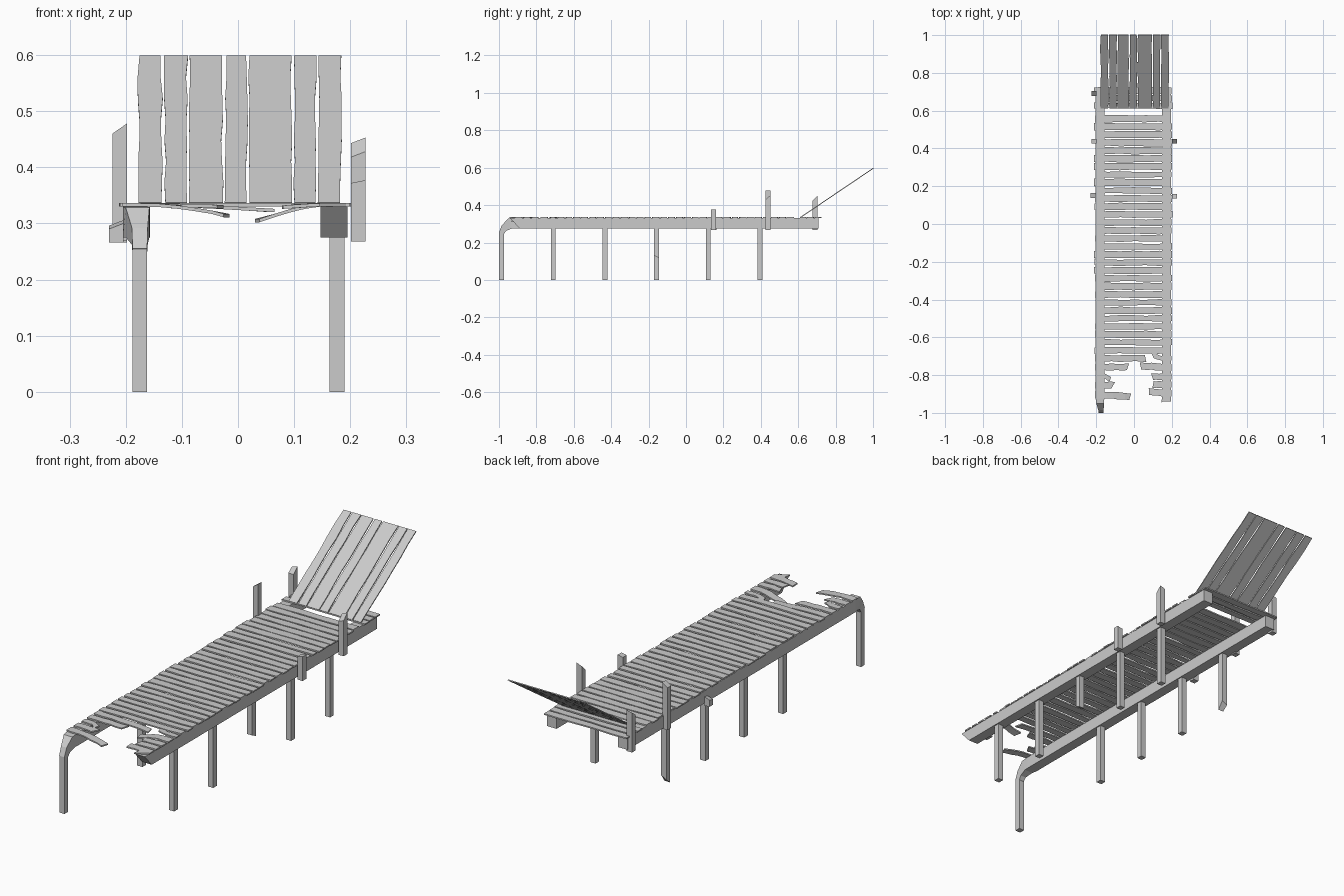
import bpy, bmesh, random
from mathutils import Vector

if "Cube" in bpy.data.objects:
    bpy.data.objects.remove(bpy.data.objects["Cube"])

random.seed(4)


def make(name, bm):
    bmesh.ops.recalc_face_normals(bm, faces=bm.faces)
    me = bpy.data.meshes.new(name)
    bm.to_mesh(me)
    bm.free()
    ob = bpy.data.objects.new(name, me)
    bpy.context.collection.objects.link(ob)


def loft(bm, rings):
    """Closed solid through a list of four-point sections."""
    vs = [[bm.verts.new(p) for p in r] for r in rings]
    for a, b in zip(vs, vs[1:]):
        for i in range(4):
            j = (i + 1) % 4
            bm.faces.new((a[i], a[j], b[j], b[i]))
    bm.faces.new(vs[0])
    bm.faces.new(vs[-1][::-1])


def rect(x0, x1, y0, y1, zs):
    """Horizontal section; zs = heights at the four corners."""
    return [(x0, y0, zs[0]), (x1, y0, zs[1]), (x1, y1, zs[2]), (x0, y1, zs[3])]


def column(name, x, y, s, bottom, top):
    bm = bmesh.new()
    x0, x1, y0, y1 = x - s / 2, x + s / 2, y - s / 2, y + s / 2
    loft(bm, [rect(x0, x1, y0, y1, bottom), rect(x0, x1, y0, y1, top)])
    make(name, bm)


def slab(bm, left, right, down):
    """Thin board between two edge lines."""
    loft(bm, [[a, b, b + down, a + down] for a, b in zip(left, right)])


# Side beams
def section(x0, x1, top, bot):
    return [(x0, *top), (x1, *top), (x1, *bot), (x0, *bot)]


bm = bmesh.new()
loft(bm, [section(0.147, 0.195, (-0.94, 0.33), (-0.89, 0.275)),
          section(0.147, 0.195, (0.708, 0.33), (0.708, 0.275))])
make("right_beam", bm)

bm = bmesh.new()
loft(bm, [section(-0.205, -0.157, (0.708, 0.33), (0.708, 0.275)),
          section(-0.205, -0.157, (-0.91, 0.33), (-0.91, 0.275)),
          section(-0.200, -0.158, (-0.95, 0.328), (-0.93, 0.275)),
          section(-0.189, -0.161, (-0.985, 0.292), (-0.962, 0.262)),
          section(-0.188, -0.162, (-1.0, 0.255), (-0.974, 0.245))])
make("left_bent_beam", bm)

# Legs, with missing and broken ones
for k in range(6):
    y = -0.986 + 0.2762 * k
    if k != 1:
        bot = (0, 0, 0.035, 0.02) if k == 5 else (0,) * 4
        top = (0.255, 0.255, 0.245, 0.245) if k == 0 else (0.277,) * 4
        column(f"left_leg_{k}", -0.175, y, 0.026, bot, top)
    if k != 0:
        bot = (0.130, 0.130, 0.118, 0.118) if k == 3 else (0,) * 4
        column(f"right_leg_{k}", 0.1765, y, 0.026, bot, (0.277,) * 4)

# Mooring posts on the outside
for name, x, y, z0, top in [
        ("left_post_stub", -0.217, 0.15, 0.266, (0.290, 0.300, 0.306, 0.296)),
        ("left_post_middle", -0.211, 0.438, 0.27, (0.460, 0.478, 0.478, 0.460)),
        ("left_post_back", -0.211, 0.69, 0.266, (0.425, 0.425, 0.450, 0.445)),
        ("right_post_front", 0.214, 0.147, 0.268, (0.372, 0.377, 0.377, 0.372)),
        ("right_post_middle", 0.214, 0.438, 0.268, (0.418, 0.428, 0.453, 0.443))]:
    column(name, x, y, 0.026, (z0,) * 4, top)

# Whole deck planks with worn edges
DOWN = Vector((0, 0, -0.006))
TOP = 0.336


def worn(y, w, xs, zf=lambda x: TOP, shift=lambda x: 0.0, jit=0.0025):
    a, b = [], []
    for x in xs:
        c = y + shift(x)
        z = zf(x)
        a.append(Vector((x, c - w / 2 + random.uniform(-jit, jit), z)))
        b.append(Vector((x, c + w / 2 + random.uniform(-jit, jit), z)))
    return a, b


bm = bmesh.new()
ys = [-0.669 + 0.0423 * i for i in range(30)] + [0.627, 0.666, 0.707]
for y in ys:
    x0 = -0.207 + random.uniform(-0.005, 0.004)
    x1 = 0.199 + random.uniform(-0.004, 0.004)
    w = random.uniform(0.030, 0.037)
    slab(bm, *worn(y, w, [x0 + (x1 - x0) * t / 6 for t in range(7)]), DOWN)
make("deck_planks", bm)

# Snapped planks at the front: y, width, outer x, inner x, droop, sideways bend
bm = bmesh.new()
for y, w, xo, xi, droop, bend in [
        (-0.711, 0.035, -0.207, 0.06, 0.010, 0),
        (-0.757, 0.034, -0.207, -0.037, 0.003, 0),
        (-0.803, 0.028, -0.205, -0.125, 0.002, -0.02),
        (-0.853, 0.034, -0.207, -0.11, 0.003, 0),
        (-0.905, 0.035, -0.207, -0.015, 0.019, -0.01),
        (-0.711, 0.026, 0.199, 0.105, 0.002, 0.012),
        (-0.760, 0.036, 0.199, 0.04, 0.028, 0.01),
        (-0.808, 0.034, 0.199, 0.10, 0.003, 0),
        (-0.850, 0.034, 0.199, 0.105, 0.002, 0),
        (-0.896, 0.036, 0.199, 0.085, 0.004, 0.01)]:
    def f(x):
        return max(0.0, (abs(x - xo) - 0.05) / (abs(xi - xo) - 0.05))
    xs = [xo + (xi - xo) * t / 6 for t in range(7)]
    a, b = worn(y, w, xs, lambda x: TOP - droop * f(x) ** 1.5,
                lambda x: bend * f(x))
    a[-1].x += random.uniform(-0.012, 0.012)
    b[-1].x += random.uniform(-0.012, 0.012)
    slab(bm, a, b, DOWN)
make("broken_planks", bm)

# Splinter lying on the right beam end
bm = bmesh.new()
slab(bm, [Vector((0.145, -0.945, TOP)), Vector((0.198, -0.91, TOP))],
     [Vector((0.150, -0.905, TOP)), Vector((0.199, -0.90, TOP))], DOWN)
make("plank_splinter", bm)

# Sloping boarding ramp at the back
bm = bmesh.new()
p0, p1 = Vector((0, 0.612, 0.337)), Vector((0, 1.0, 0.599))
for x0, x1 in [(-0.177, -0.136), (-0.130, -0.091), (-0.087, -0.028),
               (-0.022, 0.016), (0.019, 0.095), (0.100, 0.139), (0.143, 0.183)]:
    a, b = [], []
    for t in range(8):
        p = p0.lerp(p1, t / 7)
        a.append(p + Vector((x0 + random.uniform(-0.002, 0.002), 0, 0)))
        b.append(p + Vector((x1 + random.uniform(-0.002, 0.002), 0, 0)))
    slab(bm, a, b, Vector((0, 0.0025, -0.004)))
make("ramp_planks", bm)
